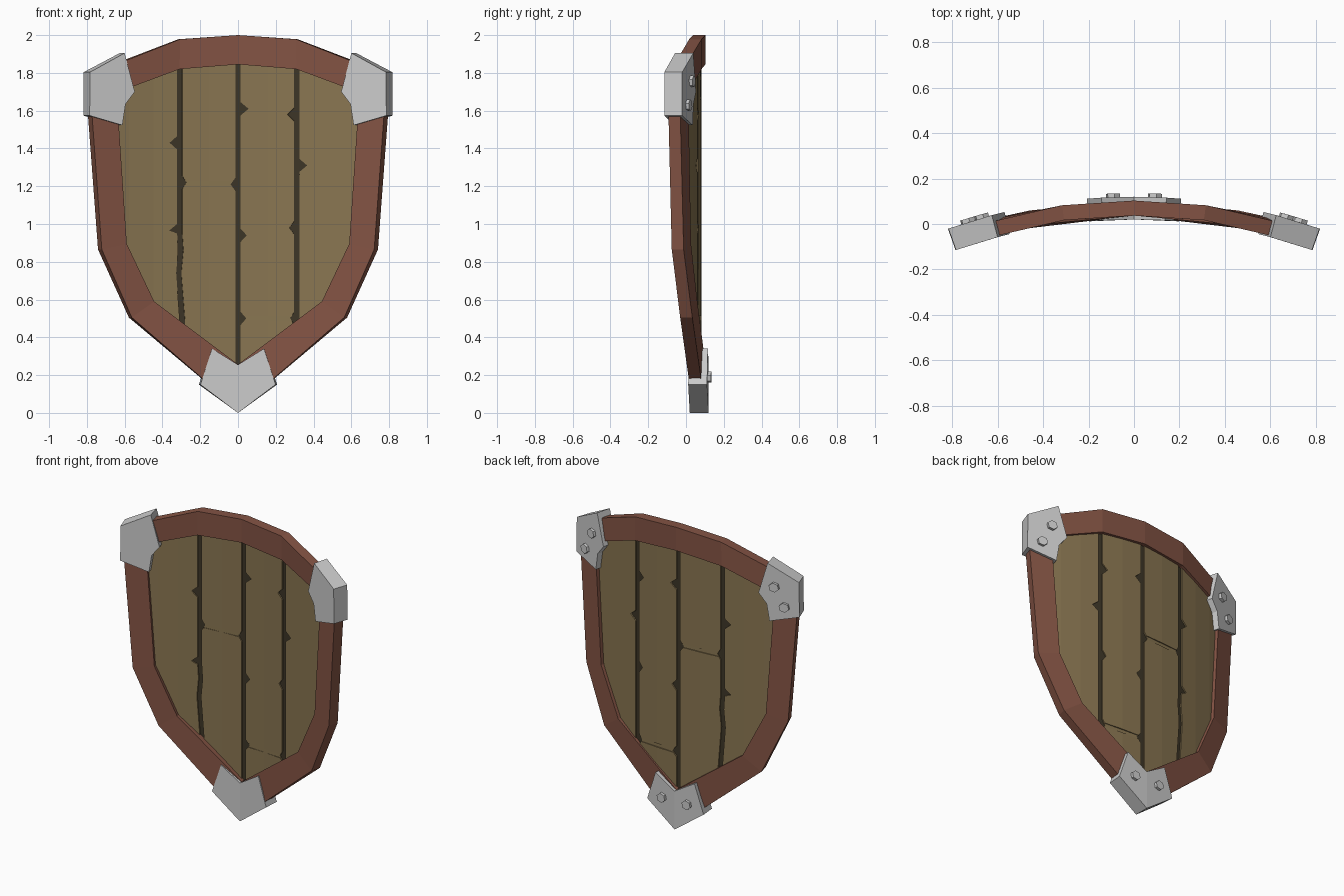
import bpy, bmesh, math

if "Cube" in bpy.data.objects:
    bpy.data.objects.remove(bpy.data.objects["Cube"])

R = 2.4      # bend radius of the whole shield
Y0 = 0.07    # depth of the middle surface on the centre line


def material(name, rgb):
    m = bpy.data.materials.new(name)
    m.diffuse_color = (*rgb, 1)
    m.use_nodes = True
    m.node_tree.nodes["Principled BSDF"].inputs["Base Color"].default_value = m.diffuse_color
    return m


RIM = material("rim_wood", (0.23, 0.088, 0.058))
PLANK = material("plank_wood", (0.25, 0.18, 0.083))
DARK = material("dark_wood", (0.046, 0.036, 0.02))


def bend(co):
    """Flat (x, n, z) to the curved shield, n being the offset along the normal."""
    x, n, z = co
    s = x / R
    c = math.sqrt(1 - s * s)
    return (x + n * s, Y0 - R * (1 - c) + n * c, z)


def prism(name, polys, n0, n1, mat=None, cuts=()):
    """Thick plates from flat (x, z) outlines, bent onto the shield curve."""
    bm = bmesh.new()
    for poly in polys:
        rings = [[bm.verts.new((x, n, z)) for x, z in poly] for n in (n0, n1)]
        bm.faces.new(rings[0])
        bm.faces.new(rings[1][::-1])
        k = len(poly)
        for i in range(k):
            j = (i + 1) % k
            bm.faces.new((rings[0][i], rings[1][i], rings[1][j], rings[0][j]))
    for x in cuts:
        bmesh.ops.bisect_plane(bm, geom=bm.verts[:] + bm.edges[:] + bm.faces[:],
                               plane_co=(x, 0, 0), plane_no=(1, 0, 0))
    for v in bm.verts:
        v.co = bend(v.co)
    bmesh.ops.recalc_face_normals(bm, faces=bm.faces)
    return finish(name, bm, mat)


def finish(name, bm, mat):
    me = bpy.data.meshes.new(name)
    bm.to_mesh(me)
    bm.free()
    ob = bpy.data.objects.new(name, me)
    bpy.context.collection.objects.link(ob)
    if mat:
        me.materials.append(mat)
    return ob


def mirror(pts):
    return [(-x, z) for x, z in pts]


def closed(half):
    """Right half outline (top centre to bottom centre) to full loop."""
    return half + mirror(half[1:-1])[::-1]


def at(pts, v, a=0, b=1):
    """Interpolate coordinate b of a polyline where coordinate a equals v."""
    for p, q in zip(pts, pts[1:]):
        lo, hi = sorted((p, q), key=lambda t: t[a])
        if lo[a] <= v <= hi[a] and hi[a] > lo[a]:
            return lo[b] + (hi[b] - lo[b]) * (v - lo[a]) / (hi[a] - lo[a])
    return pts[-1][b]


# Rim
outer = [(0, 2.0), (.312, 1.978), (.77, 1.80), (.783, 1.57), (.731, .865), (.57, .505), (0, .02)]
inner = [(0, 1.845), (.313, 1.82), (.64, 1.70), (.64, 1.53), (.597, .895), (.45, .59), (0, .257)]
bm = bmesh.new()
loops = [[bm.verts.new(bend((x, n, z))) for x, z in closed(p)]
         for p, n in ((outer, -.033), (outer, .033), (inner, .033), (inner, -.033))]
count = len(loops[0])
for a in range(4):
    A, B = loops[a], loops[(a + 1) % 4]
    for i in range(count):
        j = (i + 1) % count
        bm.faces.new((A[i], A[j], B[j], B[i]))
bmesh.ops.recalc_face_normals(bm, faces=bm.faces)
finish("rim", bm, RIM)

# Plank border, hidden in the middle of the rim
mid = [((a + c) / 2, (b + d) / 2) for (a, b), (c, d) in zip(outer, inner)]
top = lambda x: at(mid[:3], abs(x))
bottom = lambda x: at(mid[4:], abs(x))

# Seams between planks, with chipped notches (height, signed depth)
seams = [
    ([(-.31, 2), (-.31, .95), (-.304, .86), (-.315, .74), (-.295, .48), (-.295, 0)],
     [(1.43, -.04), (1.22, .022), (.965, -.042)]),
    ([(0, 2), (0, 0)], [(1.61, .042), (1.21, -.025), (.94, .032), (.5, .03)]),
    ([(.312, 2), (.312, 0)], [(1.58, -.035), (1.31, .042), (.98, -.025), (.5, -.02)]),
]


def edge(seam, side, lo, hi):
    """Plank edge beside a seam, from hi down to lo."""
    path, notches = seam
    pts = [(x + side * .014, z) for x, z in path]
    base = pts[:]
    for z, d in notches:
        if d * side > 0:
            pts += [(at(base, z + dz, 1, 0) + dx, z + dz)
                    for dz, dx in ((.035, 0), (0, d), (-.035, 0))]
    pts.sort(key=lambda p: -p[1])
    return ([(at(pts, hi, 1, 0), hi)] + [p for p in pts if lo < p[1] < hi]
            + [(at(pts, lo, 1, 0), lo)])


# Outer planks
right = edge(seams[2], 1, bottom(.326), top(.326))
left = edge(seams[0], -1, bottom(.309), top(.324))
prism("outer_plank_right", [right[::-1] + mid[2:6]], -.012, .012, PLANK, (.45, .58))
prism("outer_plank_left", [left[::-1] + mirror(mid[2:6])], -.012, .012, PLANK, (-.45, -.58))

# Inner planks, each split by a shallow cross crack
for name, i, xl, xr, crack in (("inner_plank_left", 0, -.296, -.014, 1.215),
                               ("inner_plank_right", 1, .014, .298, .50)):
    def piece(zl0, zl1, zr0, zr1):
        return edge(seams[i], 1, zl0, zl1)[::-1] + edge(seams[i + 1], -1, zr0, zr1)
    t = .012
    bl, br, tl, tr = bottom(xl), bottom(xr), top(xl), top(xr)
    prism(name, [piece(crack + t, tl, crack + t, tr), piece(bl, crack - t, br, crack - t)],
          -.012, .012, PLANK, ((xl + xr) / 2,))
    prism(name + "_crack", [piece(crack - t, crack + t, crack - t, crack + t)], -.008, .008, PLANK)

# Dark backing inside the seams
for name, x in (("left", -.31), ("centre", 0), ("right", .312)):
    xs = (x - .07, x, x + .07)
    prism("seam_backing_" + name, [[(v, top(v)) for v in xs] + [(v, bottom(v)) for v in xs[::-1]]],
          -.004, .004, DARK, (x,))

# Metal brackets
corner = [(.80, 1.804), (.613, 1.905), (.558, 1.70), (.608, 1.635), (.625, 1.523), (.802, 1.574)]
tip = [(0, .255), (.14, .34), (.203, .15), (0, 0)]
prism("corner_bracket_right", [corner], -.05, .05)
prism("corner_bracket_left", [mirror(corner)], -.05, .05)
prism("tip_bracket", [closed(tip)], -.05, .05, cuts=(0,))


# Hex bolts on the convex side
def hexagon(x, z, r=.031):
    return [(x + r * math.cos(k * math.pi / 3 + .3), z + r * math.sin(k * math.pi / 3 + .3))
            for k in range(6)]


for k, (x, z) in enumerate(((.655, 1.755), (.715, 1.63), (.09, .19))):
    for side in (-1, 1):
        prism(f"bolt_{k}_{'left' if side < 0 else 'right'}", [hexagon(side * x, z)], .045, .066)
